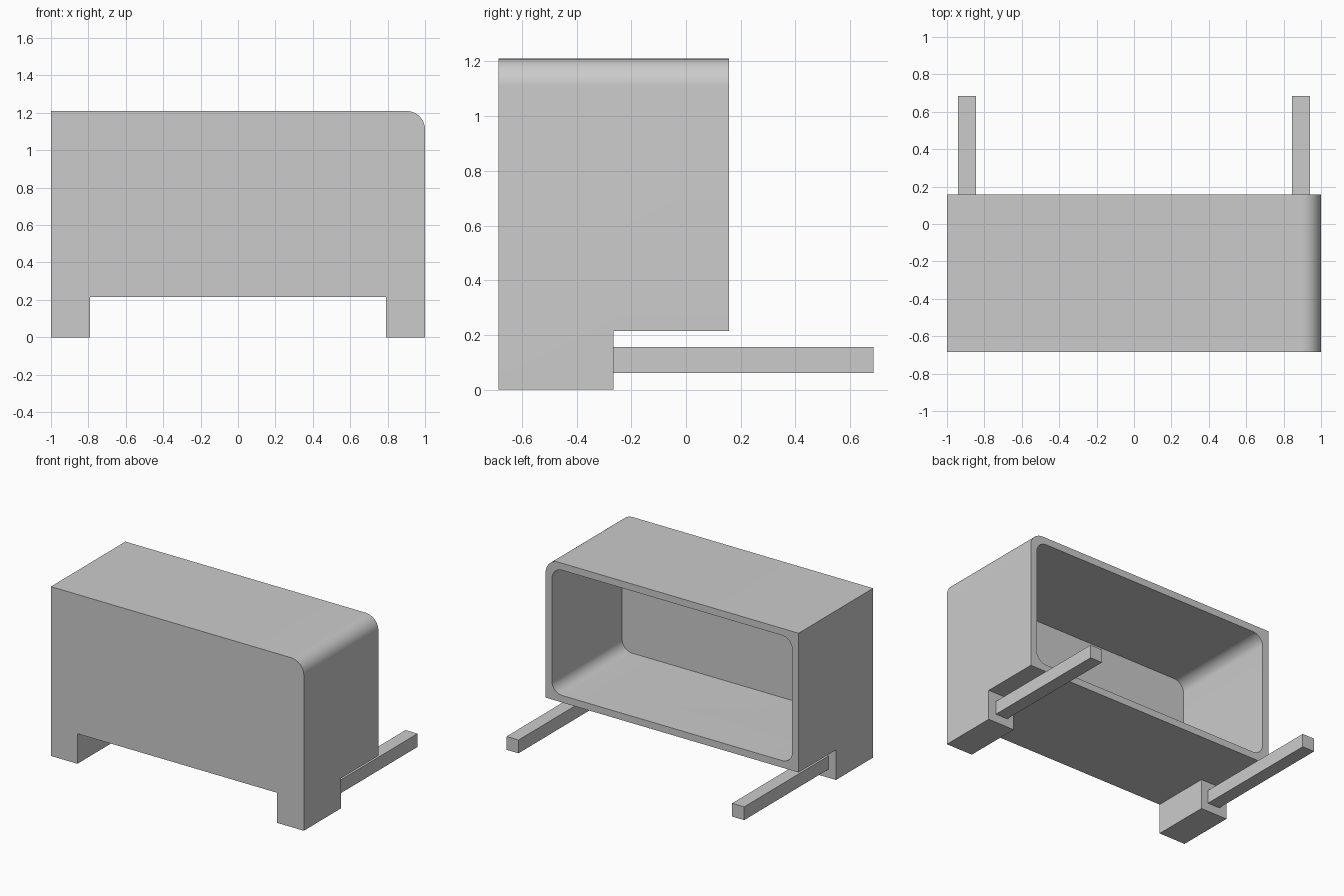
import bpy
import bmesh
from math import cos, sin, pi, radians

if "Cube" in bpy.data.objects:
    bpy.data.objects.remove(bpy.data.objects["Cube"], do_unlink=True)

GREY = (0.6, 0.6, 0.6, 1.0)
grey = bpy.data.materials.new("plain grey")
grey.use_nodes = True
grey.diffuse_color = GREY
grey.node_tree.nodes["Principled BSDF"].inputs["Base Color"].default_value = GREY

FRONT, BACK, TOP = -0.685, 0.157, 1.21
FOOT_BACK, FOOT_TOP = -0.265, 0.215
WALL = 0.05


def arc(cx, cz, radius, start, steps=12):
    """Quarter circle of points, anticlockwise from the start angle."""
    angles = [start + pi / 2 * i / steps for i in range(steps + 1)]
    return [(cx + radius * cos(a), cz + radius * sin(a)) for a in angles]


def rounded_rect(x0, x1, z0, z1, r):
    return (arc(x1 - r, z1 - r, r, 0) + arc(x0 + r, z1 - r, r, pi / 2)
            + arc(x0 + r, z0 + r, r, pi) + arc(x1 - r, z0 + r, r, 1.5 * pi))


def rect(x0, x1, z0, z1):
    return [(x0, z0), (x1, z0), (x1, z1), (x0, z1)]


def prism(name, profile, y0, y1):
    """Extrude an x-z profile along y."""
    bm = bmesh.new()
    face = bm.faces.new([bm.verts.new((x, y0, z)) for x, z in profile])
    new = bmesh.ops.extrude_face_region(bm, geom=[face])["geom"]
    moved = [v for v in new if isinstance(v, bmesh.types.BMVert)]
    bmesh.ops.translate(bm, verts=moved, vec=(0, y1 - y0, 0))
    bmesh.ops.recalc_face_normals(bm, faces=bm.faces)
    mesh = bpy.data.meshes.new(name)
    bm.to_mesh(mesh)
    bm.free()
    mesh.materials.append(grey)
    obj = bpy.data.objects.new(name, mesh)
    bpy.context.collection.objects.link(obj)
    return obj


def activate(obj):
    bpy.ops.object.select_all(action="DESELECT")
    obj.select_set(True)
    bpy.context.view_layer.objects.active = obj


def cut(obj, cutter):
    cutter.hide_render = True
    mod = obj.modifiers.new("cut", "BOOLEAN")
    mod.operation = "DIFFERENCE"
    mod.solver = "EXACT"
    mod.object = cutter
    activate(obj)
    bpy.ops.object.modifier_apply(modifier=mod.name)
    bpy.data.objects.remove(cutter, do_unlink=True)


# Housing with two front feet and one rounded top corner
outline = [(-1, 0), (-0.79, 0), (-0.79, FOOT_TOP), (0.79, FOOT_TOP), (0.79, 0), (1, 0)]
outline += arc(0.9, TOP - 0.1, 0.1, 0) + [(-1, TOP)]
housing = prism("housing", outline, FRONT, BACK)

# Clear the space behind the feet
for side in (-1, 1):
    xs = sorted((side * 0.7, side * 1.1))
    cut(housing, prism("foot_cutter", rect(*xs, -0.1, FOOT_TOP), FOOT_BACK, BACK + 0.1))

# Hollow, open at the back
hollow = rounded_rect(-1 + WALL, 1 - WALL, FOOT_TOP + WALL, TOP - WALL, 0.08)
cut(housing, prism("hollow_cutter", hollow, FRONT + WALL, BACK + 0.1))
activate(housing)
bpy.ops.object.shade_smooth_by_angle(angle=radians(30))

# Support bars running back from the feet
for side, name in ((1, "left_support_bar"), (-1, "right_support_bar")):
    xs = sorted((side * 0.845, side * 0.94))
    prism(name, rect(*xs, 0.06, 0.155), FOOT_BACK, 0.685)
